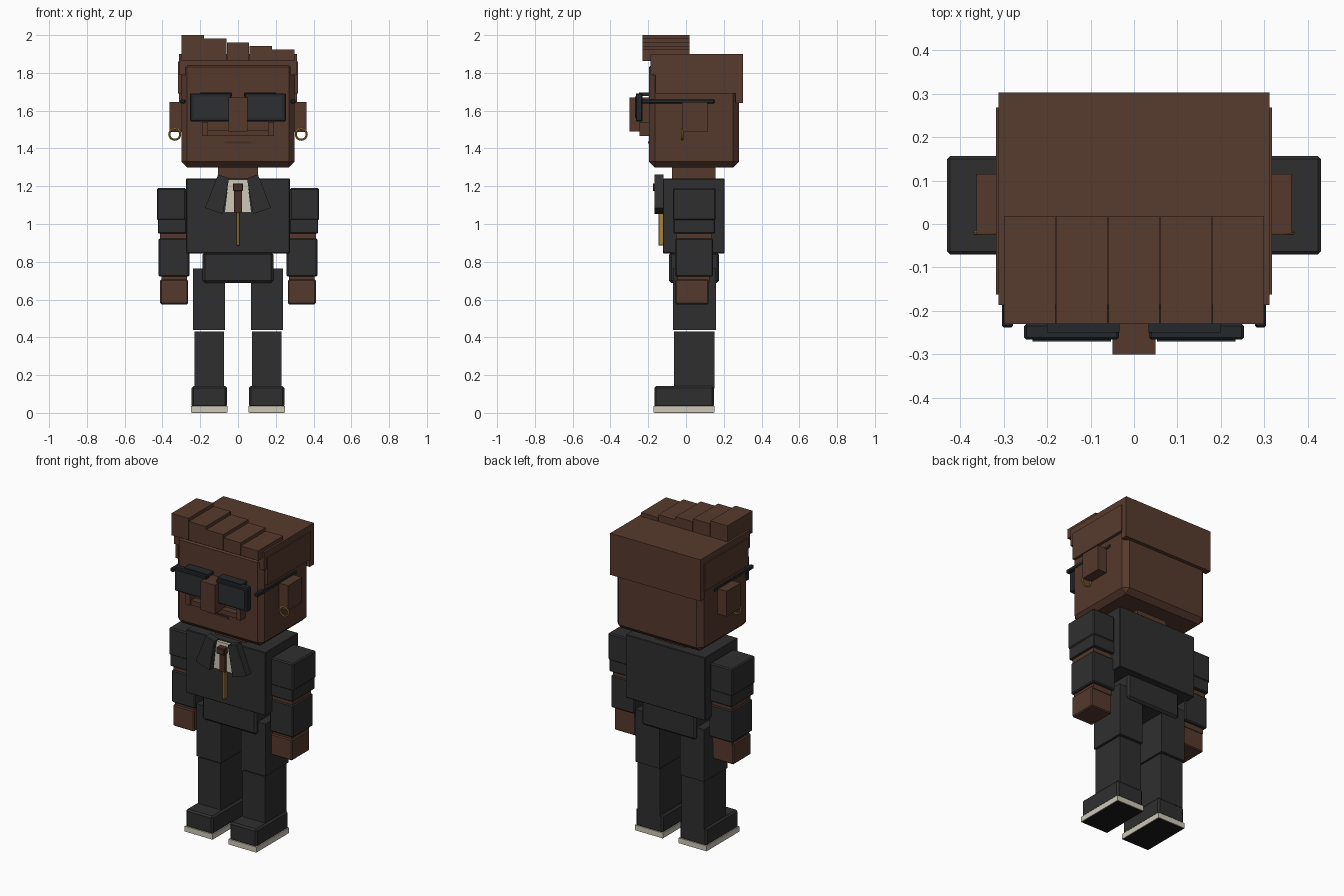
import bpy, bmesh, math
from mathutils import Vector

cube = bpy.data.objects.get("Cube")
if cube:
    bpy.data.objects.remove(cube, do_unlink=True)


def material(name, r, g, b):
    m = bpy.data.materials.new(name)
    m.use_nodes = True
    m.diffuse_color = (r, g, b, 1)
    m.node_tree.nodes["Principled BSDF"].inputs["Base Color"].default_value = (r, g, b, 1)
    return m


SKIN = material("brown skin", 0.09, 0.041, 0.026)
HAIR = material("brown hair", 0.095, 0.043, 0.027)
BLACK = material("black cloth", 0.028, 0.028, 0.029)
FRAME = material("black frame", 0.018, 0.021, 0.024)
LENS = material("dark lens", 0.025, 0.028, 0.031)
WHITE = material("off white", 0.62, 0.58, 0.49)
GOLD = material("gold", 0.38, 0.22, 0.045)
TIE = material("dark brown tie", 0.06, 0.028, 0.017)
SOLE = material("black sole", 0.01, 0.01, 0.01)


def finish(name, bm, mat):
    bmesh.ops.recalc_face_normals(bm, faces=bm.faces)
    me = bpy.data.meshes.new(name)
    bm.to_mesh(me)
    bm.free()
    me.materials.append(mat)
    ob = bpy.data.objects.new(name, me)
    bpy.context.collection.objects.link(ob)
    return ob


def box(name, mat, xs, ys, zs, bevel=0.0):
    """Box between coordinate pairs, with an optional chamfer."""
    bm = bmesh.new()
    bmesh.ops.create_cube(bm, size=1)
    for v in bm.verts:
        v.co = Vector([p[0] + (p[1] - p[0]) * (c + 0.5)
                       for p, c in zip((xs, ys, zs), v.co)])
    if bevel:
        bmesh.ops.bevel(bm, geom=bm.edges[:], offset=bevel, segments=1, affect='EDGES')
    return finish(name, bm, mat)


def pair(name, mat, xs, ys, zs, bevel=0.0):
    """The same box on both sides of the body."""
    for side, s in (("left", 1), ("right", -1)):
        box(side + "_" + name, mat, sorted(s * x for x in xs), ys, zs, bevel)


def plate(name, mat, outline, y0, y1):
    """Front-facing polygon extruded in depth."""
    bm = bmesh.new()
    face = bm.faces.new([bm.verts.new((x, y0, z)) for x, z in outline])
    ext = bmesh.ops.extrude_face_region(bm, geom=[face])["geom"]
    for v in ext:
        if isinstance(v, bmesh.types.BMVert):
            v.co.y = y1
    return finish(name, bm, mat)


# Head and face
box("head", SKIN, (-0.3, 0.3), (-0.195, 0.28), (1.3, 1.86), 0.03)
box("neck", SKIN, (-0.105, 0.105), (-0.075, 0.155), (1.2, 1.32))
box("nose", SKIN, (-0.05, 0.05), (-0.3, -0.19), (1.49, 1.67))
box("upper_lip", SKIN, (-0.165, 0.165), (-0.235, -0.19), (1.465, 1.495))
box("mouth", TIE, (-0.072, 0.072), (-0.2, -0.19), (1.425, 1.438))
pair("cheek", SKIN, (0.16, 0.19), (-0.245, -0.19), (1.465, 1.54))
pair("ear", SKIN, (0.29, 0.362), (-0.022, 0.115), (1.487, 1.645))

# Hair: cap, side and back panels, stepped fringe
box("hair_cap", HAIR, (-0.312, 0.312), (-0.187, 0.303), (1.79, 1.9))
box("hair_back", HAIR, (-0.312, 0.312), (0.262, 0.303), (1.64, 1.8))
pair("hair_side", HAIR, (0.29, 0.318), (-0.162, 0.268), (1.69, 1.86))
for i in range(5):
    x = -0.24 + 0.12 * i
    box(f"fringe_{i + 1}", HAIR, (x - 0.059, x + 0.059), (-0.23, 0.018),
        (1.863, 2.0 - 0.019 * i))

# Glasses
pair("lens_frame", FRAME, (0.035, 0.253), (-0.266, -0.23), (1.543, 1.692), 0.005)
pair("lens", LENS, (0.053, 0.234), (-0.27, -0.262), (1.56, 1.675))
pair("brow_bar", FRAME, (0.033, 0.2), (-0.25, -0.19), (1.678, 1.696))
pair("temple", FRAME, (0.278, 0.304), (-0.238, 0.15), (1.638, 1.66), 0.004)

# Earrings
for side, s in (("left", 1), ("right", -1)):
    bpy.ops.mesh.primitive_torus_add(
        location=(s * 0.335, -0.02, 1.475), rotation=(math.pi / 2, 0, 0),
        major_radius=0.029, minor_radius=0.0055, major_segments=20, minor_segments=8)
    ring = bpy.context.object
    ring.name = side + "_earring"
    ring.data.materials.append(GOLD)
    bpy.ops.object.shade_smooth_by_angle()

# Jacket, shirt, tie and pull
box("jacket", BLACK, (-0.275, 0.275), (-0.122, 0.205), (0.845, 1.24), 0.004)
plate("shirt", WHITE, [(-0.05, 1.235), (0.05, 1.235), (0.072, 1.06), (-0.072, 1.06)],
      -0.14, -0.12)
for side, s in (("left", 1), ("right", -1)):
    plate(side + "_lapel", BLACK,
          [(s * x, z) for x, z in ((0.175, 1.085), (0.105, 1.262), (0.047, 1.243), (0.08, 1.053))],
          -0.168, -0.12)
box("tie", TIE, (-0.02, 0.02), (-0.155, -0.13), (1.06, 1.2))
box("tie_knot", TIE, (-0.027, 0.027), (-0.176, -0.13), (1.175, 1.215), 0.003)
box("gold_pull", GOLD, (-0.009, 0.009), (-0.145, -0.12), (0.885, 1.062), 0.003)

# Arms and hands
pair("upper_sleeve", BLACK, (0.275, 0.43), (-0.07, 0.157), (1.02, 1.19), 0.007)
pair("lower_sleeve", BLACK, (0.274, 0.424), (-0.066, 0.153), (0.95, 1.03), 0.004)
pair("elbow", SKIN, (0.272, 0.412), (-0.05, 0.135), (0.9, 0.97))
pair("forearm", BLACK, (0.258, 0.42), (-0.057, 0.143), (0.722, 0.923), 0.006)
pair("wrist", SKIN, (0.27, 0.405), (-0.045, 0.125), (0.69, 0.73))
pair("hand", SKIN, (0.265, 0.412), (-0.055, 0.12), (0.575, 0.707), 0.006)

# Hips and legs
box("hips", BLACK, (-0.187, 0.187), (-0.09, 0.175), (0.688, 0.85), 0.012)
pair("thigh", BLACK, (0.07, 0.238), (-0.07, 0.16), (0.438, 0.765))
pair("shin", BLACK, (0.075, 0.231), (-0.064, 0.15), (0.13, 0.432))

# Shoes
pair("shoe", BLACK, (0.058, 0.245), (-0.168, 0.148), (0.03, 0.142), 0.01)
pair("sole_rim", WHITE, (0.055, 0.248), (-0.172, 0.151), (0.003, 0.036))
pair("sole_bottom", SOLE, (0.06, 0.243), (-0.167, 0.146), (0.0, 0.006))
